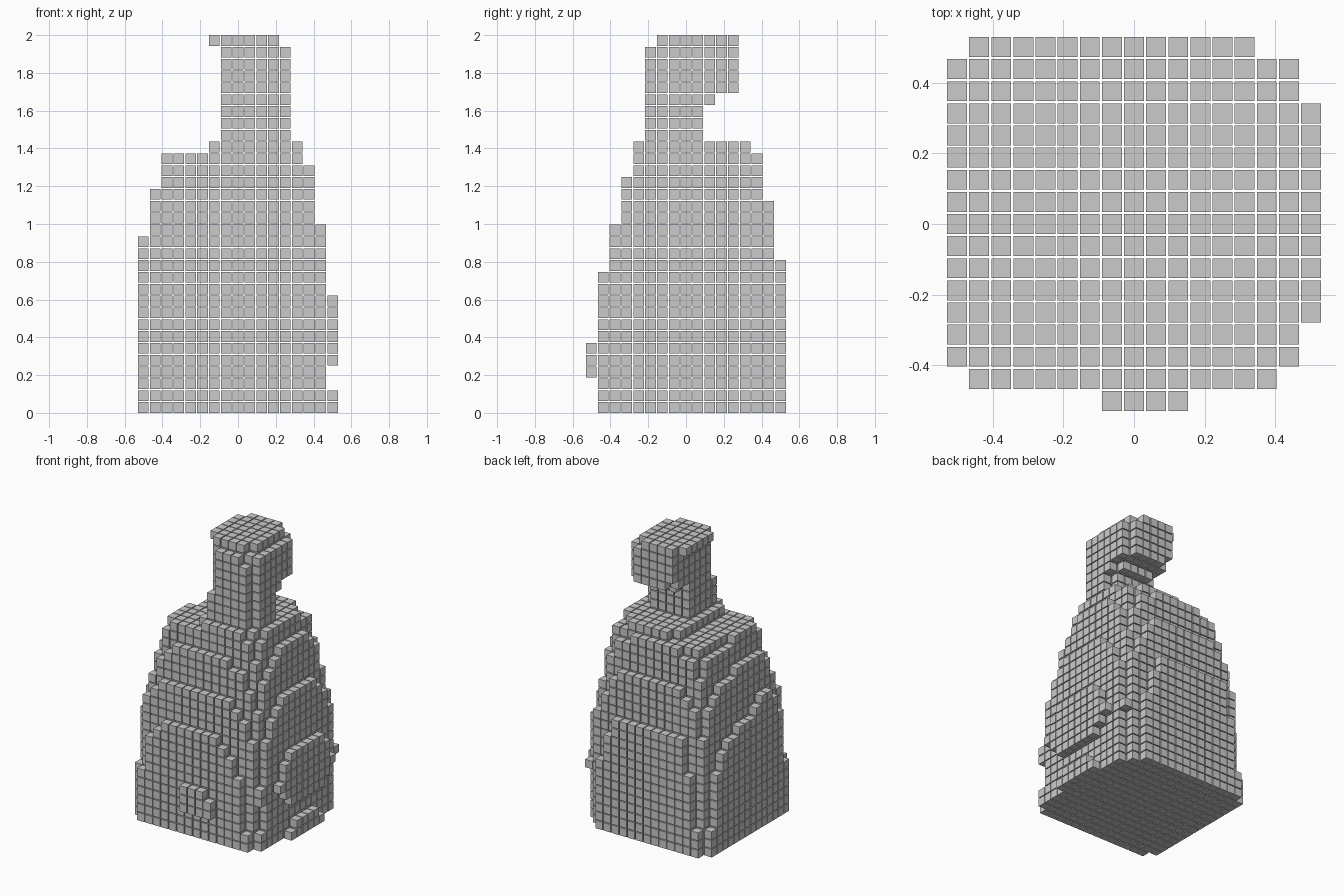
import bpy
from itertools import product

cube = bpy.data.objects.get("Cube")
if cube:
    bpy.data.objects.remove(cube, do_unlink=True)

LAYERS = 32
PITCH = 2 / (LAYERS - 0.1)
HALF = PITCH * 0.45
REACH = range(-8, 9)

# Outline limits as (layer, limit) pairs, in cube steps from the centre
LEFT = [(0, -8.6), (8, -8.45), (14, -8.05), (15, -7.8), (19, -7.05),
        (20, -6.8), (21, -6.2), (22, -2.3), (23, -1.3), (30, -1.3), (31, -2.2)]
RIGHT = [(0, 8.03), (1, 8.01), (2, 7.8), (3, 7.8), (4, 8.04), (6, 8.3),
         (9, 8.06), (10, 7.9), (15, 7.05), (16, 6.85), (20, 6.05), (21, 5.7),
         (22, 5.1), (23, 4.3), (30, 4.3), (31, 3.2)]
FRONT = [(0, -7.85), (11, -7.05), (12, -6.85), (15, -6.1), (16, -5.8),
         (19, -5.1), (20, -4.8), (22, -4.1), (23, -3.3), (29, -3.3),
         (30, -3.03), (31, -2.2)]
BACK = [(0, 8.6), (12, 8.1), (13, 7.85), (17, 7.1), (18, 6.85), (21, 6.1),
        (22, 5.2), (23, 1.3), (25, 1.3), (26, 2.2), (27, 4.1), (28, 4.5),
        (30, 4.5), (31, 4.3)]


def limit(keys, k):
    """Linear blend between neighbouring outline keys."""
    for (k0, v0), (k1, v1) in zip(keys, keys[1:]):
        if k0 <= k <= k1:
            return v0 + (v1 - v0) * (k - k0) / (k1 - k0)


def layer_cells(k):
    """Grid cells inside the rounded-square outline of one layer."""
    x0, x1, y0, y1 = (limit(keys, k) for keys in (LEFT, RIGHT, FRONT, BACK))
    cx, cy = (x0 + x1) / 2, (y0 + y1) / 2
    for i, j in product(REACH, REACH):
        x, power = i, 4
        if i < cx:
            power = 6
            if k < 22:
                x -= 0.003 * k * max(j + 3, 0)
        u = abs(x - cx) / (x1 - cx)
        v = abs(j - cy) / (y1 - cy)
        if u ** power + v ** power <= 1:
            yield i, j, k


def build_cubes(name, cells):
    """One object made of separate cubes at the given cells."""
    verts, faces = [], []
    quads = [(0, 1, 3, 2), (4, 6, 7, 5), (0, 4, 5, 1),
             (2, 3, 7, 6), (0, 2, 6, 4), (1, 5, 7, 3)]
    for i, j, k in cells:
        n = len(verts)
        verts += [(i * PITCH + dx, j * PITCH + dy, k * PITCH + HALF + dz)
                  for dx, dy, dz in product((-HALF, HALF), repeat=3)]
        faces += [[n + c for c in quad] for quad in quads]
    mesh = bpy.data.meshes.new(name)
    mesh.from_pydata(verts, [], faces)
    mesh.update()
    bpy.context.collection.objects.link(bpy.data.objects.new(name, mesh))


# Stacked parts from the ground up
parts = {"body": (0, 20), "shoulders": (20, 23), "neck": (23, 26),
         "head": (26, 31), "cap": (31, 32)}
for name, (start, stop) in parts.items():
    build_cubes(name, [c for k in range(start, stop) for c in layer_cells(k)])

# Small raised patch on the front
patch = [(i, -8, k) for i in range(-1, 3) for k in range(3, 6)
         if (i, k) != (2, 5)]
build_cubes("front_patch", patch)
